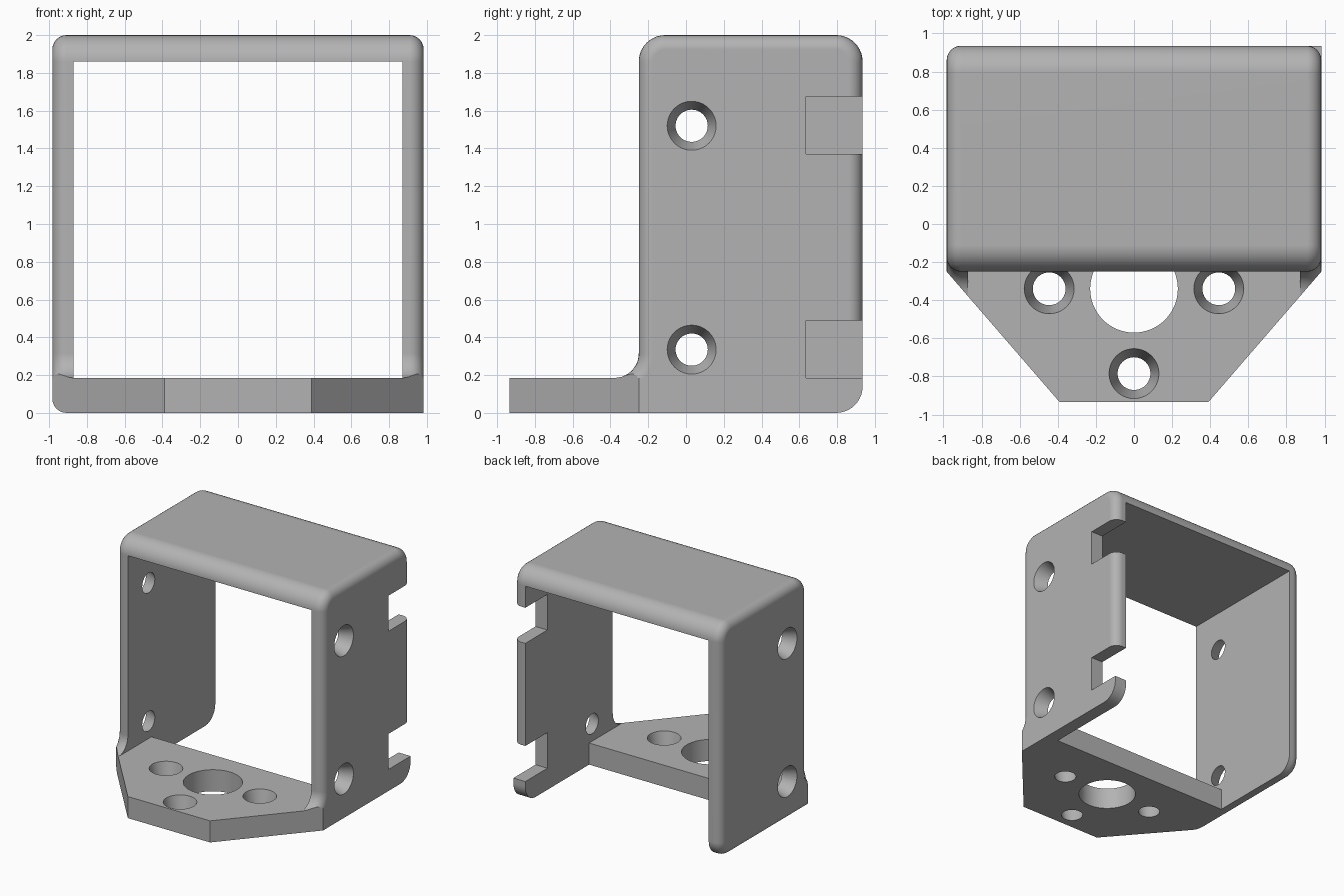
import bpy, bmesh, math
from mathutils import Matrix, Vector

if "Cube" in bpy.data.objects:
    bpy.data.objects.remove(bpy.data.objects["Cube"], do_unlink=True)

W, INNER, FRONT, BACK = 0.983, 0.87, -0.25, 0.935   # half widths, frame depth
TOP, PLATE_T, R, EDGE = 2.0, 0.185, 0.14, 0.075

grey = bpy.data.materials.new("plain grey")
grey.use_nodes = True
grey.diffuse_color = (0.45, 0.45, 0.45, 1)
grey.node_tree.nodes["Principled BSDF"].inputs["Base Color"].default_value = (0.45, 0.45, 0.45, 1)


def make_object(name, bm):
    bmesh.ops.recalc_face_normals(bm, faces=bm.faces[:])
    mesh = bpy.data.meshes.new(name)
    bm.to_mesh(mesh)
    bm.free()
    mesh.materials.append(grey)
    obj = bpy.data.objects.new(name, mesh)
    bpy.context.collection.objects.link(obj)
    return obj


def prism(points, axis, lo, hi):
    """Extrude a 2D outline along x (outline in y, z) or z (outline in x, y)."""
    bm = bmesh.new()
    at = (lambda p, t: (t, p[0], p[1])) if axis == "x" else (lambda p, t: (p[0], p[1], t))
    face = bm.faces.new([bm.verts.new(at(p, lo)) for p in points])
    ext = bmesh.ops.extrude_face_region(bm, geom=[face])["geom"]
    move = Vector((hi - lo, 0, 0) if axis == "x" else (0, 0, hi - lo))
    bmesh.ops.translate(bm, vec=move, verts=[g for g in ext if isinstance(g, bmesh.types.BMVert)])
    bmesh.ops.recalc_face_normals(bm, faces=bm.faces[:])
    return bm


def round_edges(bm, test):
    edges = [e for e in bm.edges if test(*[v.co for v in e.verts])]
    bmesh.ops.bevel(bm, geom=edges, offset=EDGE, segments=6, profile=0.5,
                    affect='EDGES', clamp_overlap=False)


def arc(cy, cz, r, start, end, n=10):
    angles = [math.radians(start + (end - start) * i / n) for i in range(n + 1)]
    return [(cy + r * math.cos(a), cz + r * math.sin(a)) for a in angles]


def box(x, y, z):
    return make_object("cutter", prism([(x[0], y[0]), (x[1], y[0]), (x[1], y[1]), (x[0], y[1])], "z", *z))


def cone(r1, r2, depth, matrix, segments=40):
    bm = bmesh.new()
    bmesh.ops.create_cone(bm, cap_ends=True, segments=segments, radius1=r1, radius2=r2,
                          depth=depth, matrix=matrix)
    return make_object("cutter", bm)


def cut(obj, cutters):
    bpy.context.view_layer.objects.active = obj
    for cutter in cutters:
        mod = obj.modifiers.new("cut", 'BOOLEAN')
        mod.operation, mod.solver, mod.object = 'DIFFERENCE', 'EXACT', cutter
        bpy.ops.object.modifier_apply(modifier=mod.name)
        bpy.data.objects.remove(cutter, do_unlink=True)


def slants():
    """Wedges that trim both front corners to the tapered outline."""
    a, b = Vector((W, FRONT)), Vector((0.39, -BACK))
    d = (a - b) * 0.3
    outline = [a + d, b - d, Vector((2, (b - d).y)), Vector((2, (a + d).y))]
    return [make_object("cutter", prism([(s * p.x, p.y) for p in outline], "z", -0.5, 0.6))
            for s in (1, -1)]


def finish(obj):
    bpy.ops.object.select_all(action='DESELECT')
    obj.select_set(True)
    bpy.context.view_layer.objects.active = obj
    bpy.ops.object.shade_smooth_by_angle(angle=math.radians(30))
    obj.modifiers.new("even shading", 'WEIGHTED_NORMAL').keep_sharp = True


# Frame: rounded side outline with a filleted foot, outer edges rounded
foot = 0.13
outline = ([(-0.6, 0)] + arc(BACK - R, R, R, -90, 0) + arc(BACK - R, TOP - R, R, 0, 90)
           + arc(FRONT + R, TOP - R, R, 90, 180)
           + arc(FRONT - foot, PLATE_T + foot, foot, 0, -90) + [(-0.6, PLATE_T)])
bm = prism(outline, "x", -W, W)
round_edges(bm, lambda a, b: abs(a.x - b.x) < 0.01)
frame = make_object("frame", bm)

# Opening, two notches in the left wall, countersunk wall holes
cutters = [box((-INNER, INNER), (-2, 2), (-1, 1.86))]
cutters += [box((0.7, 1.2), (0.635, 1.2), z) for z in ((PLATE_T, 0.49), (1.37, 1.675))]
for side in (1, -1):
    for z in (0.335, 1.52):
        place = Matrix.Translation((side * (W + INNER) / 2, 0.03, z))
        turn = Matrix.Rotation(side * math.pi / 2, 4, 'Y')
        cutters.append(cone(0.08, 0.135, 0.14, place @ turn))
cut(frame, cutters + slants())
finish(frame)

# Square-edged lower strip of the left wall
strip = [(FRONT, 0)] + arc(BACK - R, R, R, -90, 0) + [(BACK, PLATE_T), (FRONT, PLATE_T)]
finish(make_object("left_wall_lower_strip", prism(strip, "x", INNER, W)))

# Base plate: tapered at the front, its lower right edge rounded
rear = 0.07
outline = [(-W, -BACK), (W, -BACK), (W, FRONT), (0.9, FRONT), (0.9, rear),
           (-0.9, rear), (-0.9, FRONT), (-W, FRONT)]
bm = prism(outline, "z", 0, PLATE_T)
round_edges(bm, lambda a, b: max(a.x, b.x) < -0.95 and max(a.z, b.z) < 0.01)
plate = make_object("base_plate", bm)

# Central bore and three countersunk holes
mid = PLATE_T / 2
cutters = [cone(0.23, 0.23, 0.5, Matrix.Translation((0, -0.34, mid)), 64)]
for x, y in ((-0.445, -0.34), (0.445, -0.34), (0, -0.785)):
    cutters.append(cone(0.083, 0.134, 0.21, Matrix.Translation((x, y, mid))))
cut(plate, cutters + slants())
finish(plate)
